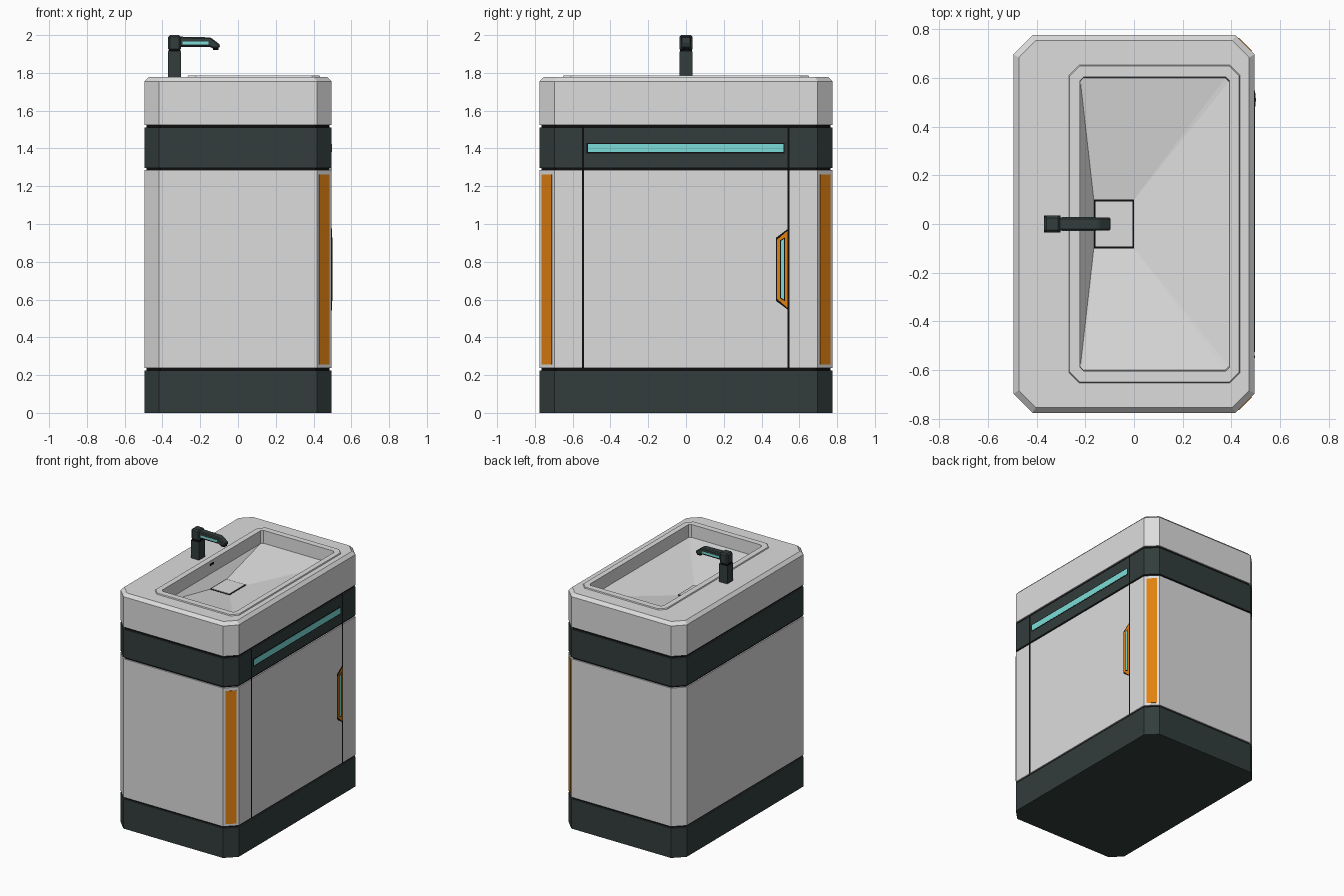
import bpy, bmesh
from mathutils import Vector

cube = bpy.data.objects.get("Cube")
if cube:
    bpy.data.objects.remove(cube, do_unlink=True)


def material(name, rgb):
    m = bpy.data.materials.new(name)
    m.use_nodes = True
    m.diffuse_color = (*rgb, 1)
    m.node_tree.nodes["Principled BSDF"].inputs["Base Color"].default_value = (*rgb, 1)
    return m


GREY = material("light grey", (0.72, 0.72, 0.72))
DARK = material("dark slate", (0.032, 0.046, 0.045))
BLACK = material("black seam", (0.004, 0.004, 0.004))
ORANGE = material("orange", (0.75, 0.22, 0.005))
TEAL = material("teal", (0.2, 0.72, 0.69))


def finish(bm, name, mat, bevel=0):
    bmesh.ops.recalc_face_normals(bm, faces=bm.faces)
    me = bpy.data.meshes.new(name)
    bm.to_mesh(me)
    bm.free()
    me.materials.append(mat)
    ob = bpy.data.objects.new(name, me)
    bpy.context.scene.collection.objects.link(ob)
    if bevel:
        mod = ob.modifiers.new("Bevel", "BEVEL")
        mod.width, mod.segments = bevel, 1
    return ob


def octagon(x0, x1, y, c):
    """Rectangle with cut corners, symmetric in y."""
    return [(x0 + c, -y), (x1 - c, -y), (x1, -y + c), (x1, y - c),
            (x1 - c, y), (x0 + c, y), (x0, y - c), (x0, -y + c)]


def loft(name, sections, mat):
    """Skin cut-corner sections (x0, x1, y, corner, z) and cap both ends."""
    bm = bmesh.new()
    rings = [[bm.verts.new((px, py, z)) for px, py in octagon(x0, x1, y, c)]
             for x0, x1, y, c, z in sections]
    for a, b in zip(rings, rings[1:]):
        for i in range(8):
            j = (i + 1) % 8
            bm.faces.new((a[i], a[j], b[j], b[i]))
    bm.faces.new(rings[0])
    bm.faces.new(rings[-1])
    return finish(bm, name, mat)


def prism(name, points, offset, mat, bevel=0):
    """Extrude a flat 3D outline along an offset."""
    bm = bmesh.new()
    face = bm.faces.new([bm.verts.new(p) for p in points])
    ext = bmesh.ops.extrude_face_region(bm, geom=[face])
    bmesh.ops.translate(bm, vec=Vector(offset),
                        verts=[v for v in ext["geom"] if isinstance(v, bmesh.types.BMVert)])
    return finish(bm, name, mat, bevel)


def box(name, x, y, z, mat, bevel=0):
    outline = [(x[0], y[0], z[0]), (x[1], y[0], z[0]), (x[1], y[1], z[0]), (x[0], y[1], z[0])]
    return prism(name, outline, (0, 0, z[1] - z[0]), mat, bevel)


# Stacked cabinet sections around a recessed core
HX, HY, CUT = 0.495, 0.775, 0.078
loft("seam_core", [(-0.485, 0.485, 0.765, 0.076, z) for z in (0.1, 1.6)], BLACK)
for name, z0, z1, mat in (("base_plinth", 0, 0.225, DARK),
                          ("cabinet_body", 0.237, 1.285, GREY),
                          ("drawer_band", 1.297, 1.51, DARK)):
    loft(name, [(-HX, HX, HY, CUT, z) for z in (z0, z1)], mat)

# Countertop with raised rim and sunken basin
loft("countertop_basin", [
    (-HX, HX, HY, CUT, 1.525),
    (-HX, HX, HY, CUT, 1.755),
    (-0.473, 0.473, 0.753, 0.07, 1.778),
    (-0.267, 0.435, 0.652, 0.042, 1.778),
    (-0.264, 0.432, 0.649, 0.042, 1.786),
    (-0.222, 0.392, 0.603, 0.015, 1.786),
    (-0.22, 0.39, 0.6, 0.015, 1.69),
    (-0.165, 0, 0.1, 0.001, 1.62)], GREY)
box("drain_gap", (-0.165, 0), (-0.1, 0.1), (1.617, 1.622), BLACK)
box("drain_cover", (-0.158, -0.007), (-0.093, 0.093), (1.617, 1.625), GREY)
box("overflow_slot", (-0.223, -0.217), (-0.02, 0.02), (1.752, 1.765), BLACK)

# Door seams and light strip on the door side
for side, y in (("right", -0.545), ("left", 0.543)):
    box(f"door_seam_{side}", (HX - 0.004, HX + 0.001), (y - 0.006, y + 0.006), (0.237, 1.51), BLACK)
box("strip_border", (HX - 0.004, HX + 0.001), (-0.526, 0.521), (1.374, 1.43), BLACK)
box("light_strip", (HX - 0.004, HX + 0.002), (-0.52, 0.515), (1.38, 1.424), TEAL)


# Door handle: layered tapered plates
def handle_plate(name, y0, y1, z0, z1, taper, lift, mat):
    x = HX - 0.003
    prism(name, [(x, y0, z0 + taper), (x, y1, z0), (x, y1, z1), (x, y0, z1 - taper)],
          (0.003 + lift, 0, 0), mat)


handle_plate("handle_border", 0.476, 0.543, 0.543, 0.977, 0.05, 0.002, BLACK)
handle_plate("handle_plate", 0.482, 0.538, 0.555, 0.965, 0.048, 0.003, ORANGE)
handle_plate("handle_inset", 0.497, 0.523, 0.592, 0.928, 0.015, 0.004, BLACK)
handle_plate("handle_light", 0.502, 0.518, 0.6, 0.92, 0.01, 0.005, TEAL)

# Orange panels on the two cut corners of the door side
for side, s in (("right", -1), ("left", 1)):
    a = Vector((HX - CUT, s * HY, 0))
    b = Vector((HX, s * (HY - CUT), 0))
    out = Vector((1, s, 0)).normalized() * 0.003
    p, q = a.lerp(b, 0.16), a.lerp(b, 0.84)
    low, high = Vector((0, 0, 0.255)), Vector((0, 0, 1.262))
    prism(f"corner_panel_{side}", [p + low, q + low, q + high, p + high], out, ORANGE)

# Faucet: post, cap, bent spout, nozzle and light strips
box("faucet_post", (-0.37, -0.302), (-0.035, 0.035), (1.77, 1.913), DARK)
box("faucet_joint", (-0.367, -0.305), (-0.032, 0.032), (1.91, 1.92), BLACK)
box("faucet_cap", (-0.37, -0.302), (-0.035, 0.035), (1.917, 2.0), DARK, 0.01)
spout = [(-0.32, 1.938), (-0.15, 1.938), (-0.135, 1.93), (-0.1, 1.93),
         (-0.093, 1.948), (-0.145, 1.988), (-0.32, 1.992)]
prism("faucet_spout", [(x, -0.027, z) for x, z in spout], (0, 0.054, 0), DARK, 0.007)
box("faucet_nozzle", (-0.133, -0.104), (-0.016, 0.016), (1.922, 1.935), BLACK)
for side, s in (("front", -1), ("back", 1)):
    box(f"faucet_light_{side}", (-0.295, -0.155), sorted((s * 0.025, s * 0.0285)), (1.951, 1.966), TEAL)
